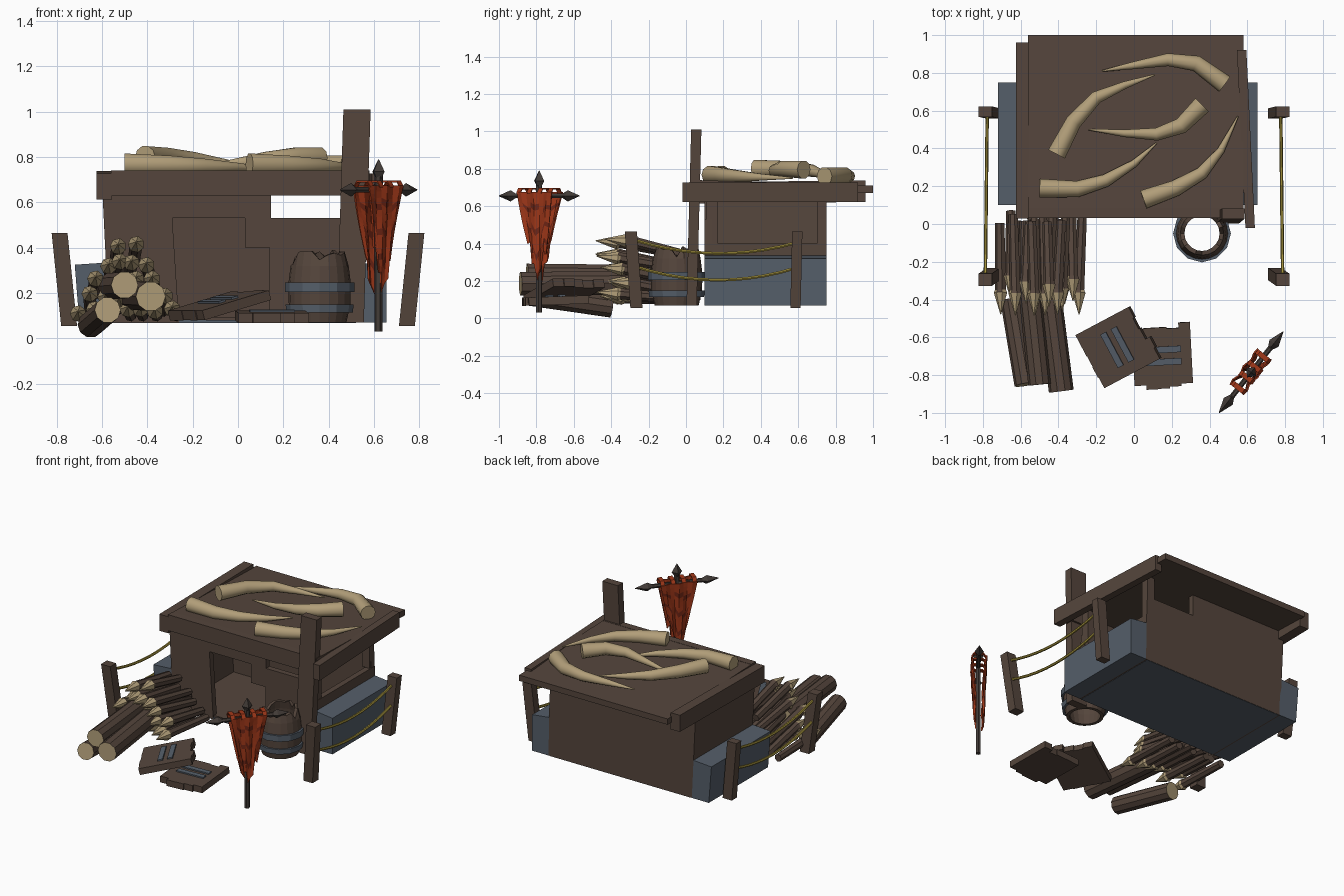
import bpy, bmesh, math, random
from mathutils import Vector

if "Cube" in bpy.data.objects:
    bpy.data.objects.remove(bpy.data.objects["Cube"])

random.seed(4)


def material(name, rgb):
    m = bpy.data.materials.new(name)
    m.diffuse_color = (*rgb, 1)
    m.use_nodes = True
    m.node_tree.nodes["Principled BSDF"].inputs["Base Color"].default_value = m.diffuse_color
    return m


WOOD = material("brown wood", (.09, .06, .045))
TAN = material("tan bone", (.44, .34, .19))
STONE = material("blue grey stone", (.09, .112, .142))
ROPE = material("yellow rope", (.36, .28, .045))
RED = material("red cloth", (.36, .04, .01))
DARKRED = material("dark red cloth", (.17, .02, .008))
IRON = material("dark iron wood", (.055, .044, .038))


def finish(name, bm, mats, smooth=False):
    bmesh.ops.recalc_face_normals(bm, faces=bm.faces)
    me = bpy.data.meshes.new(name)
    bm.to_mesh(me)
    bm.free()
    for m in mats:
        me.materials.append(m)
    ob = bpy.data.objects.new(name, me)
    bpy.context.collection.objects.link(ob)
    if smooth:
        bpy.ops.object.select_all(action='DESELECT')
        ob.select_set(True)
        bpy.context.view_layer.objects.active = ob
        bpy.ops.object.shade_smooth_by_angle(angle=math.radians(40))
    return ob


def loft(name, rings, mat, cap=None, tip_from=None, smooth=False):
    """Skin through rings; caps (and spans from tip_from on) take the cap colour."""
    bm = bmesh.new()
    vs = [[bm.verts.new(p) for p in r] for r in rings]
    n = len(vs[0])
    for k in range(len(vs) - 1):
        for i in range(n):
            j = (i + 1) % n
            f = bm.faces.new((vs[k][i], vs[k][j], vs[k + 1][j], vs[k + 1][i]))
            f.material_index = int(tip_from is not None and k >= tip_from)
    for r in (vs[0], vs[-1]):
        bm.faces.new(r).material_index = int(cap is not None)
    return finish(name, bm, [mat, cap or mat], smooth)


def tube(name, pts, radii, n, mat, cap=None, tip_from=None, smooth=False):
    pts = [Vector(p) for p in pts]
    rings = []
    for i, p in enumerate(pts):
        t = (pts[min(i + 1, len(pts) - 1)] - pts[max(i - 1, 0)]).normalized()
        a = t.cross(Vector((0, 0, 1)) if abs(t.z) < .9 else Vector((.79, -.62, 0))).normalized()
        b = a.cross(t)
        rings.append([p + radii[i] * (a * math.cos(q) + b * math.sin(q))
                      for q in [math.tau * k / n for k in range(n)]])
    return loft(name, rings, mat, cap, tip_from, smooth)


def prism(name, profile, y0, y1, mat):
    return loft(name, [[(x, y, z) for x, z in profile] for y in (y0, y1)], mat)


def post(name, p0, p1, w, d, mat=WOOD):
    c = [(-w / 2, -d / 2), (w / 2, -d / 2), (w / 2, d / 2), (-w / 2, d / 2)]
    return loft(name, [[(p[0] + x, p[1] + y, p[2]) for x, y in c] for p in (p0, p1)], mat)


def beam_y(name, p0, p1, w, h, mat=WOOD):
    c = [(-w / 2, -h / 2), (w / 2, -h / 2), (w / 2, h / 2), (-w / 2, h / 2)]
    return loft(name, [[(p[0] + x, p[1], p[2] + z) for x, z in c] for p in (p0, p1)], mat)


# Hut walls: front has a stepped doorway and a window, back repeats the window
prism("front_wall", [(-.57, .07), (-.26, .07), (-.29, .53), (.03, .53), (.03, .40), (.14, .40), (.14, .07),
                     (.53, .07), (.52, .53), (.145, .53), (.145, .69), (-.60, .69)], .10, .14, WOOD)
prism("back_wall", [(-.57, .07), (.53, .07), (.52, .53), (.145, .53), (.145, .69), (-.60, .69)], .71, .75, WOOD)
prism("left_wall", [(-.60, .69), (-.56, .69), (-.53, .07), (-.57, .07)], .10, .75, WOOD)
prism("right_wall", [(.49, .07), (.53, .07), (.525, .40), (.485, .40)], .10, .75, WOOD)
post("back_right_stud", (.49, .725, .40), (.49, .725, .69), .06, .05)
post("front_right_stud", (.49, .14, .40), (.49, .14, .69), .06, .06)
prism("floor", [(-.56, .08), (.52, .08), (.52, .092), (-.56, .092)], .11, .74, WOOD)

# Stone footing
prism("stone_base", [(-.56, .068), (.52, .068), (.52, .08), (-.56, .08)], .10, .748, STONE)
prism("left_stone", [(-.70, .07), (-.565, .07), (-.57, .335), (-.72, .325)], .10, .75, STONE)
prism("right_stone", [(.655, .07), (.53, .07), (.525, .335), (.655, .32)], .10, .75, STONE)

# Roof
beam_y("roof_slab", (.01, .035, .72), (.01, 1.0, .69), 1.14, .04)
beam_y("front_fascia", (.01, .033, .685), (.01, .085, .685), 1.14, .11)
beam_y("left_eave_beam", (-.59, .03, .67), (-.59, .96, .68), .07, .115)
beam_y("right_eave_beam", (.615, -.02, .675), (.57, .92, .675), .05, .105)
post("corner_post", (.495, .03, .07), (.525, .055, 1.01), .12, .055)

# Tusks lying on the roof
tusks = [
    [(.48, .74, .76), (.33, .85, .765), (.18, .87, .76), (0, .84, .75), (-.17, .81, .74)],
    [(-.41, .37, .80), (-.32, .54, .80), (-.2, .67, .79), (-.05, .735, .77), (.11, .79, .75)],
    [(.36, .63, .795), (.25, .52, .80), (.12, .475, .79), (-.05, .48, .765), (-.24, .5, .75)],
    [(-.50, .19, .768), (-.3, .185, .765), (-.15, .23, .76), (0, .32, .755), (.12, .43, .75)],
    [(.05, .13, .768), (.22, .19, .765), (.36, .27, .76), (.46, .39, .755), (.55, .57, .75)],
]
for i, path in enumerate(tusks):
    tube(f"roof_tusk_{i + 1}", path, [.05, .043, .034, .02, .004], 10, TAN, smooth=True)

# Rope fences on both sides
for s, side in ((-1, "left"), (1, "right")):
    post(f"{side}_fence_front_post", (s * .745, -.265, .055), (s * .787, -.295, .465), .07, .065)
    post(f"{side}_fence_back_post", (s * .745, .585, .055), (s * .787, .595, .465), .07, .055)
    for k, (za, zb, sag) in enumerate(((.42, .405, .065), (.28, .27, .07))):
        pts = []
        for i in range(11):
            t = i / 10
            pts.append((s * (.787 - .01 * t), -.28 + .87 * t, za + (zb - za) * t - sag * 4 * t * (1 - t)))
        tube(f"{side}_rope_{k + 1}", pts, [.009] * 11, 6, ROPE, smooth=True)

# Pile of sharpened stakes with pale tips
n = 0
for z, x0, x1, count in ((.105, -.70, -.29, 7), (.17, -.65, -.32, 6), (.24, -.62, -.37, 4),
                         (.31, -.58, -.40, 4), (.385, -.52, -.44, 2)):
    for i in range(count):
        n += 1
        x = x0 + (x1 - x0) * i / (count - 1) + random.uniform(-.01, .01)
        yt = -.43 + random.uniform(-.06, .05)
        xb = x + random.uniform(-.02, .02)
        zt = z + random.uniform(0, .03)
        zb = max(.10, z - .05)
        ym, y0 = yt + .12, random.uniform(0, .08)
        tube(f"stake_{n}", [(xb, y0, zb), (x, ym + .01, zt), (x, ym - .005, zt), (x, yt, zt + .01)],
             [.026, .03, .037, .002], 7, WOOD, WOOD, None).data.materials[1] = TAN
        me = bpy.data.objects[f"stake_{n}"].data
        for p in me.polygons:
            p.material_index = int(p.center.y < ym + .004)

# Felled logs with pale cut ends
for i, (a, b, r) in enumerate((((-.50, -.85, .235), (-.56, -.28, .23), .06),
                               ((-.385, -.885, .185), (-.46, -.30, .19), .066),
                               ((-.575, -.85, .125), (-.65, -.40, .06), .058))):
    tube(f"log_{i + 1}", [a, b], [r, r], 10, WOOD, TAN)


# Broken plank hatches with metal straps
def hatch(name, centre, turn, tilt, width, length):
    parts = []
    pw = width / 5
    for i in range(5):
        e0, e1 = random.uniform(-.025, .01), random.uniform(-.01, .025)
        y = -width / 2 + pw * (i + .5)
        parts.append(("plank", -length / 2 + e0, length / 2 + e1, y - pw / 2, y + pw / 2, -.022, .022, WOOD))
    for k, x in enumerate((-.03, .035)):
        parts.append(("strap", x - .017, x + .017, -.10, .10, .02, .031, STONE))
    for k, (kind, x0, x1, y0, y1, z0, z1, m) in enumerate(parts):
        rings = [[(x0, y0, z), (x1, y0, z), (x1, y1, z), (x0, y1, z)] for z in (z0, z1)]
        ob = loft(f"{name}_{kind}_{k + 1}", rings, m)
        ob.location = centre
        ob.rotation_euler = (0, tilt, turn)


hatch("leaning_hatch", (-.085, -.65, .145), math.radians(28), math.radians(-15), .32, .32)
hatch("flat_hatch", (.15, -.70, .095), math.radians(93), math.radians(-2), .31, .31)


# Broken barrel: open jagged shell with two hoops
def shell(name, levels, thick, n, mat, jag=0):
    bm = bmesh.new()
    top = [random.uniform(-jag, 0) for _ in range(n)]
    loop = [(r, z) for r, z in levels] + [(r - thick, z) for r, z in reversed(levels)]
    zmax = max(z for _, z in levels)
    grid = []
    for i in range(n):
        a = math.tau * i / n
        grid.append([bm.verts.new((.36 + r * math.cos(a), -.05 + r * math.sin(a), z + (top[i] if z == zmax else 0)))
                     for r, z in loop])
    m = len(loop)
    for i in range(n):
        for k in range(m):
            bm.faces.new((grid[i][k], grid[(i + 1) % n][k], grid[(i + 1) % n][(k + 1) % m], grid[i][(k + 1) % m]))
    return finish(name, bm, [mat])


shell("barrel_body", [(.118, .07), (.136, .15), (.138, .24), (.128, .32), (.115, .39)], .022, 20, WOOD, .065)
shell("upper_hoop", [(.153, .205), (.153, .247)], .02, 12, STONE)
shell("lower_hoop", [(.147, .115), (.150, .15)], .02, 12, STONE)

# Banner pole and crossbar with spearheads
C, D, N = Vector((.62, -.785, 0)), Vector((.62, .785, 0)).normalized(), Vector((.785, -.62, 0)).normalized()
up = Vector((0, 0, 1))
tube("banner_pole", [C + up * .03, C + up * .73], [.017, .017], 6, IRON)
tube("pole_spearhead", [C + up * .70, C + up * .735, C + up * .79], [.012, .034, .002], 4, IRON)
Z = up * .655
tube("banner_crossbar", [C - D * .18 + Z, C + D * .18 + Z], [.014, .014], 6, IRON)
for s in (-1, 1):
    tube("crossbar_spearhead", [C + D * s * .16 + Z, C + D * s * .195 + Z, C + D * s * .274 + Z],
         [.012, .03, .002], 4, IRON)

# Two ragged cloth sheets joined over the bar by tabs
cols, rows = 8, 14
for s, side in ((-1, "rear"), (1, "front")):
    bm = bmesh.new()
    g = []
    for i in range(cols + 1):
        u = 2 * i / cols - 1
        drop = .50 - .20 * abs(u - .15 * s) - (.05 if i % 2 else 0) + random.uniform(-.02, .02)
        col = []
        for k in range(rows + 1):
            t = k / rows
            w = .12 * (1 - .5 * t)
            off = .042 - .018 * t + .007 * math.sin(i * 1.9 + 3 * t)
            col.append(bm.verts.new(C + D * u * w + N * s * off + up * (.675 - drop * t)))
        g.append(col)
    for i in range(cols):
        for k in range(rows):
            f = bm.faces.new((g[i][k], g[i + 1][k], g[i + 1][k + 1], g[i][k + 1]))
            f.material_index = int((k + (i // 3) % 2) % 4 == 3 and i not in (0, 5))
    ob = finish(f"{side}_banner_cloth", bm, [RED, DARKRED])
    ob.modifiers.new("thickness", 'SOLIDIFY').thickness = .008
for k, u in enumerate((-.105, -.035, .035, .105)):
    rings = []
    for off, z in ((-.045, .665), (-.03, .688), (.03, .688), (.045, .665)):
        p = C + D * u + N * off + up * z
        rings.append([p - D * .014, p + D * .014, p + D * .014 + up * .009, p - D * .014 + up * .009])
    loft(f"banner_tab_{k + 1}", rings, RED)
